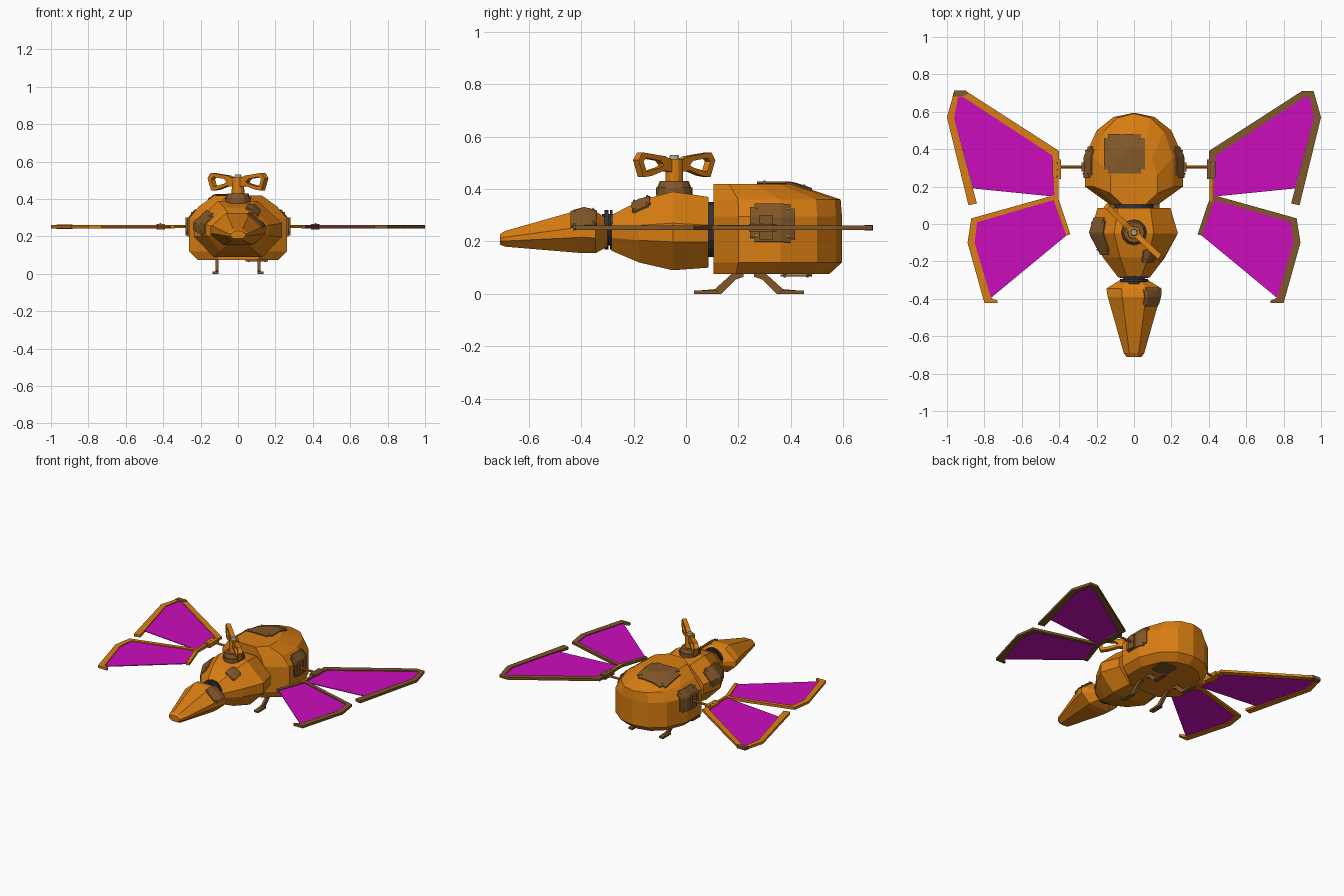
import bpy, bmesh, math
from mathutils import Vector, Matrix
from mathutils.bvhtree import BVHTree

if "Cube" in bpy.data.objects:
    bpy.data.objects.remove(bpy.data.objects["Cube"])


def material(name, rgb):
    m = bpy.data.materials.new(name)
    m.diffuse_color = (*rgb, 1)
    m.use_nodes = True
    m.node_tree.nodes["Principled BSDF"].inputs["Base Color"].default_value = m.diffuse_color
    return m


ORANGE = material("orange", (0.70, 0.21, 0.006))
BROWN = material("brown", (0.22, 0.095, 0.022))
DARK = material("dark_rubber", (0.03, 0.032, 0.036))
MAGENTA = material("magenta", (0.60, 0.004, 0.50))
STEEL = material("steel", (0.40, 0.36, 0.27))


def finish(name, bm, mat):
    bmesh.ops.recalc_face_normals(bm, faces=bm.faces[:])
    me = bpy.data.meshes.new(name)
    bm.to_mesh(me)
    bm.free()
    me.materials.append(mat)
    ob = bpy.data.objects.new(name, me)
    bpy.context.collection.objects.link(ob)
    return ob


def loft(name, rings, mat):
    """Skin closed rings of equal length and cap both ends."""
    bm = bmesh.new()
    vs = [[bm.verts.new(p) for p in r] for r in rings]
    n = len(vs[0])
    for a, b in zip(vs, vs[1:]):
        for i in range(n):
            j = (i + 1) % n
            bm.faces.new((a[i], a[j], b[j], b[i]))
    bm.faces.new(vs[0])
    bm.faces.new(vs[-1])
    return finish(name, bm, mat)


def octagon(y, w, z0, z1):
    """Cross-section of the body at y."""
    h = z1 - z0
    half = [(0.45, z1), (1, z0 + h * 0.6), (1, z0 + h * 0.36), (0.55, z0)]
    return ([(w * k, y, z) for k, z in half] +
            [(-w * k, y, z) for k, z in reversed(half)])


def prism(name, pts, axis_map, lo, hi, mat):
    """Extrude a 2D outline; axis_map turns (u, v, depth) into a point."""
    return loft(name, [[axis_map(u, v, d) for u, v in pts] for d in (lo, hi)], mat)


def strip(name, outer, inner, axis_map, lo, hi, mat, closed=False):
    """Flat frame between an outer and an inner path, with thickness."""
    rings = [[axis_map(*o, lo), axis_map(*o, hi), axis_map(*i, hi), axis_map(*i, lo)]
             for o, i in zip(outer, inner)]
    bm = bmesh.new()
    vs = [[bm.verts.new(p) for p in r] for r in rings]
    pairs = list(zip(vs, vs[1:])) + ([(vs[-1], vs[0])] if closed else [])
    for a, b in pairs:
        for i in range(4):
            j = (i + 1) % 4
            bm.faces.new((a[i], a[j], b[j], b[i]))
    if not closed:
        bm.faces.new(vs[0])
        bm.faces.new(vs[-1])
    return finish(name, bm, mat)


def tube(name, a, b, r1, r2, mat, sides=12):
    a, b = Vector(a), Vector(b)
    bm = bmesh.new()
    rot = (b - a).to_track_quat('Z', 'Y').to_matrix().to_4x4()
    bmesh.ops.create_cone(bm, cap_ends=True, segments=sides, radius1=r1, radius2=r2,
                          depth=(b - a).length, matrix=Matrix.Translation((a + b) / 2) @ rot)
    return finish(name, bm, mat)


def box(name, lo, hi, mat):
    pts = [(lo[0], lo[1]), (hi[0], lo[1]), (hi[0], hi[1]), (lo[0], hi[1])]
    return prism(name, pts, lambda u, v, d: (u, v, d), lo[2], hi[2], mat)


def patch(name, target, centre, normal, length, width, n=10):
    """Riveted plate that follows the surface of the target."""
    tree = BVHTree.FromPolygons([v.co for v in target.data.vertices],
                                [p.vertices[:] for p in target.data.polygons])
    nor, c = Vector(normal).normalized(), Vector(centre)
    t = (Vector((0, 1, 0)) - nor * nor.y).normalized()
    b = nor.cross(t)

    def hit(u, v):
        p = tree.ray_cast(c + t * u * length + b * v * width + nor, -nor)[0]
        return p
    bm = bmesh.new()
    grid = {}
    for i in range(n + 1):
        for j in range(n + 1):
            p = hit(i / n - 0.5, j / n - 0.5)
            if p:
                grid[i, j] = bm.verts.new(p + nor * 0.001)
    for i in range(n):
        for j in range(n):
            if i in (0, n - 1) and j in (0, n - 1):
                continue  # clipped corners
            q = [grid.get(k) for k in ((i, j), (i + 1, j), (i + 1, j + 1), (i, j + 1))]
            if all(q):
                bm.faces.new(q)
    bmesh.ops.delete(bm, geom=[v for v in bm.verts if not v.link_faces], context='VERTS')
    bm.normal_update()
    if sum((f.normal.dot(nor) for f in bm.faces)) < 0:
        bmesh.ops.reverse_faces(bm, faces=bm.faces[:])
    ret = bmesh.ops.extrude_face_region(bm, geom=bm.faces[:])
    for v in ret['geom']:
        if isinstance(v, bmesh.types.BMVert):
            v.co += nor * 0.007
    finish(name, bm, BROWN)
    for u in (-0.36, 0.36):
        for v in (-0.36, 0.36):
            p = hit(u, v)
            if p:
                tube(name + "_rivet", p, p + nor * 0.013, 0.006, 0.004, STEEL, 6)


# Abdomen: rounded plan outline stacked at several heights
plan = [(0.13, 0.105), (0.262, 0.2), (0.262, 0.36), (0.2, 0.5), (0.11, 0.572), (0, 0.595)]
plan += [(-x, y) for x, y in reversed(plan[:-1])]
levels = [(0.075, 0.82, 0.9), (0.12, 1, 1), (0.295, 1, 1), (0.36, 0.8, 0.99), (0.42, 0.48, 0.62)]
abdomen = loft("abdomen", [[(x * sx, 0.105 + (y - 0.105) * sy, z) for x, y in plan]
                           for z, sx, sy in levels], ORANGE)

# Thorax and head
thorax = loft("thorax", [octagon(*s) for s in (
    (0.085, 0.195, 0.10, 0.37), (-0.05, 0.235, 0.09, 0.39),
    (-0.18, 0.165, 0.12, 0.355), (-0.285, 0.085, 0.165, 0.30))], ORANGE)
head = loft("head", [octagon(*s) for s in (
    (-0.30, 0.075, 0.18, 0.285), (-0.345, 0.148, 0.155, 0.315), (-0.39, 0.14, 0.155, 0.325),
    (-0.69, 0.055, 0.18, 0.24), (-0.71, 0.04, 0.188, 0.228))], ORANGE)

# Ribbed rubber joints
for y0, y1, r in ((0.08, 0.115, 0.105), (0.095, 0.14, 0.095), (-0.29, -0.28, 0.075),
                  (-0.31, -0.295, 0.075), (-0.32, -0.27, 0.06)):
    tube("joint_ring", (0, y0, 0.245), (0, y1, 0.245), r, r, DARK, 16)

# Repair plates
patch("abdomen_top_plate", abdomen, (-0.05, 0.375, 0.4), (0, 0, 1), 0.21, 0.22)
patch("abdomen_bottom_plate", abdomen, (0.1, 0.42, 0.1), (0, 0, -1), 0.12, 0.12)
patch("thorax_left_plate", thorax, (-0.19, -0.065, 0.28), (-1, 0, 0.6), 0.2, 0.13)
patch("thorax_right_plate", thorax, (0.08, -0.17, 0.34), (0.5, -0.3, 1), 0.075, 0.08)
patch("head_plate", head, (0.09, -0.39, 0.28), (0.6, 0, 0.8), 0.1, 0.11)

# Wind-up key
KY = -0.045
tube("key_base", (0, KY, 0.375), (0, KY, 0.405), 0.07, 0.07, BROWN)
tube("key_collar", (0, KY, 0.405), (0, KY, 0.43), 0.065, 0.055, BROWN)
tube("key_shaft", (0, KY, 0.43), (0, KY, 0.515), 0.034, 0.032, ORANGE)
tube("key_tip", (0, KY, 0.515), (0, KY, 0.53), 0.02, 0.016, STEEL)
key_dir = Vector((0.72, -0.69, 0))
key_side = Vector((0.69, 0.72, 0))
for s in (1, -1):
    def on_key(u, v, d):
        return Vector((0, KY, v)) + key_dir * s * u + key_side * d
    strip("key_handle",
          [(0.025, 0.465), (0.025, 0.51), (0.065, 0.525), (0.19, 0.54), (0.212, 0.51),
           (0.185, 0.445), (0.14, 0.45), (0.07, 0.47)],
          [(0.075, 0.488), (0.075, 0.495), (0.09, 0.508), (0.17, 0.518), (0.185, 0.505),
           (0.168, 0.466), (0.145, 0.47), (0.09, 0.482)],
          on_key, -0.015, 0.015, ORANGE, True)

# Wings, hinges and landing feet on both sides
hind_out = [(0.405, 0.13), (0.40, 0.39), (0.90, 0.712), (0.96, 0.712), (1.0, 0.57), (0.885, 0.10)]
hind_in = [(0.425, 0.14), (0.435, 0.365), (0.915, 0.68), (0.94, 0.68), (0.962, 0.565), (0.84, 0.11)]
fore_out = [(0.34, -0.055), (0.412, 0.158), (0.87, 0.03), (0.89, -0.1), (0.80, -0.422), (0.73, -0.422)]
fore_in = [(0.362, -0.062), (0.43, 0.128), (0.838, 0.01), (0.852, -0.1), (0.765, -0.395), (0.73, -0.41)]
for side, s, mat in (("left", -1, ORANGE), ("right", 1, BROWN)):
    def flat(u, v, d):
        return (s * u, v, d)

    strip(side + "_hind_wing_frame", hind_out, hind_in, flat, 0.243, 0.26, mat)
    strip(side + "_fore_wing_frame", fore_out, fore_in, flat, 0.243, 0.26, mat)
    prism(side + "_hind_wing_skin", [(0.41, 0.145)] + hind_in[1:5] + [(0.86, 0.19)],
          flat, 0.249, 0.254, MAGENTA)
    prism(side + "_fore_wing_skin", fore_in[:5], flat, 0.249, 0.254, MAGENTA)
    # Wing arm and hinge
    patch(side + "_hinge_plate", abdomen, (s * 0.26, 0.33, 0.275), (s, 0, 0.25), 0.17, 0.15)
    prism(side + "_hinge_block", [(0.24, 0.28), (0.28, 0.28), (0.28, 0.33), (0.24, 0.33)],
          flat, 0.205, 0.30, BROWN)
    tube(side + "_wing_arm", (s * 0.24, 0.305, 0.252), (s * 0.41, 0.305, 0.252),
         0.008, 0.008, ORANGE, 8)
    prism(side + "_wing_clamp", [(0.39, 0.24), (0.43, 0.24), (0.437, 0.26), (0.437, 0.33),
                                 (0.425, 0.345), (0.39, 0.345)], flat, 0.238, 0.267, mat)
    for y in (0.255, 0.29, 0.325):
        tube(side + "_clamp_rivet", (s * 0.415, y, 0.265), (s * 0.415, y, 0.271),
             0.006, 0.005, STEEL, 6)
    prism(side + "_wing_link", [(0.405, 0.12), (0.42, 0.12), (0.42, 0.25), (0.405, 0.25)],
          flat, 0.243, 0.262, ORANGE)
    # Bent feet, one pointing forward and one backward
    for end, f in (("front", -1), ("rear", 1)):
        leg = [(0.02, 0.085), (0.02, 0.065), (0.05, 0.055), (0.105, 0.0), (0.21, 0.0),
               (0.21, 0.011), (0.13, 0.018), (0.07, 0.072), (0.06, 0.085)]
        prism(f"{side}_{end}_leg", leg,
              lambda u, v, d: (s * d, 0.24 + f * u, v), 0.103, 0.12, BROWN)
        box(f"{side}_{end}_foot", (s * 0.12 - 0.016, 0.24 + f * 0.165 - 0.045, 0),
            (s * 0.12 + 0.016, 0.24 + f * 0.165 + 0.045, 0.013), BROWN)

# Patched tip on the left hind wing
prism("wing_tip_patch", [(-0.97, 0.68), (-0.962, 0.714), (-0.90, 0.714), (-0.885, 0.70),
                         (-0.915, 0.683)], lambda u, v, d: (u, v, d), 0.241, 0.263, BROWN)
